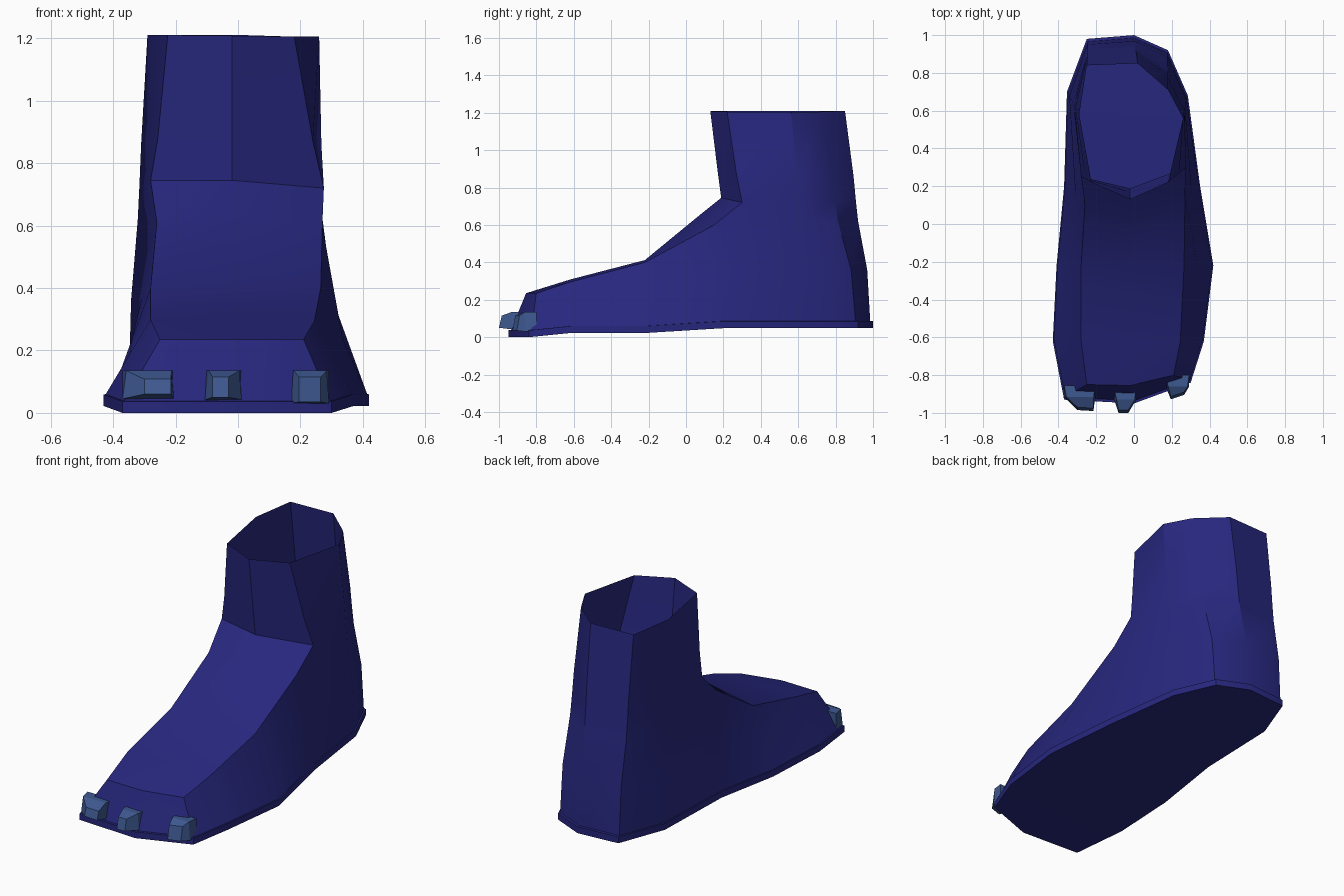
import bpy, bmesh, math
from mathutils import Vector as V

if "Cube" in bpy.data.objects:
    bpy.data.objects.remove(bpy.data.objects["Cube"])


def material(name, rgb):
    m = bpy.data.materials.new(name)
    m.diffuse_color = (*rgb, 1)
    m.use_nodes = True
    m.node_tree.nodes["Principled BSDF"].inputs["Base Color"].default_value = m.diffuse_color
    return m


NAVY = material("navy", (0.02, 0.02, 0.21))
SLATE = material("slate blue", (0.048, 0.098, 0.28))


def make(name, faces, mat, smooth=True):
    """Object from a list of faces, each a list of points; shared points are welded."""
    bm = bmesh.new()
    for f in faces:
        bm.faces.new([bm.verts.new(p) for p in f])
    bmesh.ops.remove_doubles(bm, verts=bm.verts, dist=0.0005)
    bmesh.ops.recalc_face_normals(bm, faces=bm.faces)
    me = bpy.data.meshes.new(name)
    bm.to_mesh(me)
    bm.free()
    me.materials.append(mat)
    ob = bpy.data.objects.new(name, me)
    bpy.context.collection.objects.link(ob)
    if smooth:
        bpy.ops.object.select_all(action='DESELECT')
        bpy.context.view_layer.objects.active = ob
        ob.select_set(True)
        bpy.ops.object.shade_smooth_by_angle(angle=math.radians(30))
    return ob


def band(a, b, closed=True):
    n = len(a)
    return [[a[i], a[(i + 1) % n], b[(i + 1) % n], b[i]] for i in range(n if closed else n - 1)]


# Sole outline, from toe centre round the right side, heel and left side
outline = [(0, -.95), (.30, -.84), (.37, -.62), (.42, -.22), (.35, .20), (.285, .68), (.18, .92),
           (0, 1.0), (-.25, .98), (-.355, .70), (-.37, .20), (-.41, -.22), (-.43, -.62), (-.37, -.93)]


def sole_z(y):
    if y < -.7:
        return 0.0
    return 0.022 if y < 0 else 0.048


# Sole: bottom, rim and narrow welt
bottom = [V((x, y, sole_z(y))) for x, y in outline]
rim = [p + V((0, 0, .037)) for p in bottom]
welt = [V((p.x * .985, p.y * .985, p.z + .001)) for p in rim]
faces = band(bottom, rim) + band(rim, welt)
faces += [[bottom[0], bottom[1], bottom[13]], [bottom[6], bottom[7], bottom[8]]]
faces += [[bottom[i], bottom[i + 1], bottom[13 - i], bottom[14 - i]] for i in range(1, 6)]
make("sole", faces, NAVY)

# Instep edge, where the side walls of the foot meet its top
edge = {0: V((-.02, -.855, .235)), 1: V((.21, -.80, .235)), 2: V((.245, -.62, .295)),
        3: V((.265, -.22, .40)), 4: V((.27, .15, .60)), 10: V((-.26, .10, .61)),
        11: V((-.28, -.22, .40)), 12: V((-.28, -.62, .30)), 13: V((-.25, -.85, .235))}
# Shaft opening: right, back and left points
opening = {5: V((.26, .56, 1.205)), 6: V((.18, .71, 1.205)), 7: V((.02, .85, 1.21)),
           8: V((-.25, .84, 1.21)), 9: V((-.29, .58, 1.21))}


def heel_ring(z, t):
    out = {}
    for i, p in opening.items():
        q = p.lerp(welt[i], t)
        out[i] = V((q.x, q.y, min(z, p.z)))
    return out


# Foot walls and lower heel
mid, top = heel_ring(.36, .88), heel_ring(.62, .52)
for i, p in edge.items():
    mid[i] = welt[i].lerp(p, .53)
    top[i] = p
mid_ring = [mid[i] for i in range(14)]
top_ring = [top[i] for i in range(14)]
faces = band(welt, mid_ring) + band(mid_ring, top_ring)

# Shaft rings: height, heel blend, then front left, centre and right corners
shaft = [(.73, .43, (-.28, .25, .745), (-.02, .188, .745), (.275, .30, .72)),
         (.86, .34, (-.257, .24, .88), (-.02, .17, .88), (.24, .27, .87)),
         (1.21, 0, (-.225, .22, 1.21), (-.02, .13, 1.208), (.18, .22, 1.205))]
rings = []
for z, t, fl, fc, fr in shaft:
    h = heel_ring(z, t)
    rings.append([V(fr)] + [h[i] for i in range(5, 10)] + [V(fl), V(fc)])
for a, b in zip(rings, rings[1:]):
    faces += band(a, b)
faces += band(top_ring[4:11], rings[0][:7], closed=False)

# Top of the foot: rows of left, centre and right points up to the ankle
centre = [edge[0], V((-.02, -.62, .308)), V((-.02, -.22, .412)), V((-.02, .06, .642))]
rows = [[edge[13 - k], centre[k], edge[k + 1]] for k in range(4)]
rows.append([rings[0][6], rings[0][7], rings[0][0]])
for a, b in zip(rows, rows[1:]):
    faces += band(a, b, closed=False)
make("boot_upper", faces, NAVY)


# Claws: tapered blocks with a bevelled look, buried in the toe
def claw(name, base_x, base_y, base_z, tip_l, tip_r, tip_z):
    (xl, xr), (zb, zt) = base_x, base_z
    back = [V((xl, base_y + .03, zb)), V((xr, base_y + .03, zb)),
            V((xr, base_y + .03, zt)), V((xl, base_y + .03, zt))]
    ring = [p + V((0, -.06, 0)) for p in back]
    ring[2].x -= .008
    ring[3].x += .012
    (lx, ly), (rx, ry), (b, t) = tip_l, tip_r, tip_z
    tip = [V((lx, ly, b)), V((rx, ry, b)), V((rx, ry + .015, t)), V((lx, ly + .015, t))]
    make(name, band(back, ring) + band(ring, tip) + [back, tip], SLATE, smooth=False)


claw("claw_left", (-.37, -.205), -.885, (.045, .135), (-.30, -.985), (-.215, -.99), (.06, .108))
claw("claw_centre", (-.105, .012), -.90, (.042, .135), (-.082, -1.0), (-.03, -1.0), (.05, .115))
claw("claw_right", (.168, .292), -.83, (.03, .135), (.195, -.928), (.265, -.905), (.035, .115))
